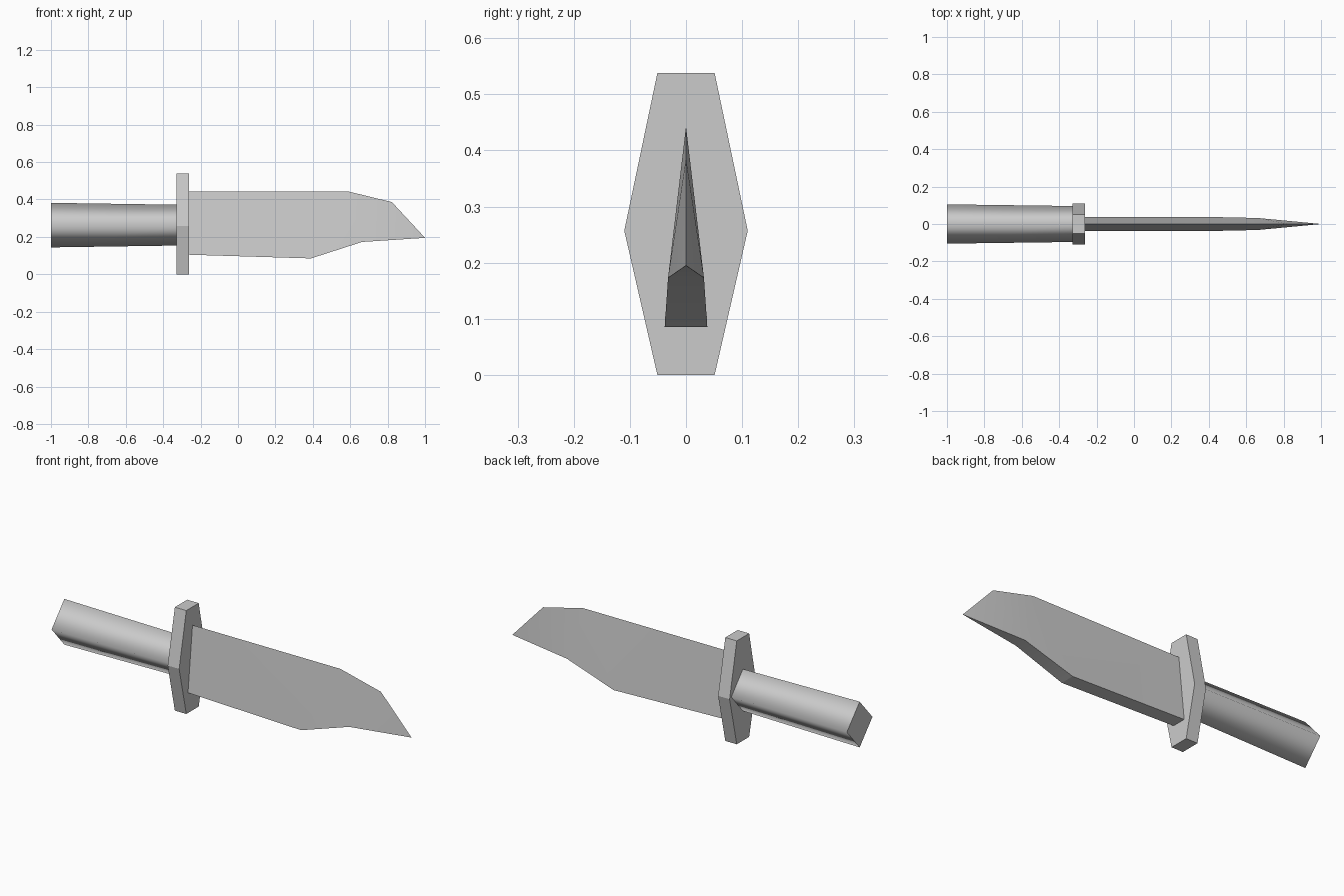
import bpy
import bmesh
import math

cube = bpy.data.objects.get("Cube")
if cube:
    bpy.data.objects.remove(cube, do_unlink=True)

# One plain grey for the whole knife
grey = bpy.data.materials.new("plain_grey")
grey.use_nodes = True
colour = (0.6, 0.6, 0.6, 1)
grey.diffuse_color = colour
grey.node_tree.nodes["Principled BSDF"].inputs["Base Color"].default_value = colour


def make_object(name, bm):
    bmesh.ops.recalc_face_normals(bm, faces=bm.faces)
    mesh = bpy.data.meshes.new(name)
    bm.to_mesh(mesh)
    bm.free()
    mesh.materials.append(grey)
    obj = bpy.data.objects.new(name, mesh)
    bpy.context.collection.objects.link(obj)
    return obj


def prism(name, sections):
    """Join (x, [(y, z), ...]) outlines into a closed solid along x."""
    bm = bmesh.new()
    rings = [[bm.verts.new((x, y, z)) for y, z in outline] for x, outline in sections]
    for ring in (rings[0], rings[-1]):
        bm.faces.new(ring)
    for a, b in zip(rings, rings[1:]):
        for i in range(len(a)):
            j = (i + 1) % len(a)
            bm.faces.new((a[i], a[j], b[j], b[i]))
    return make_object(name, bm)


# Handle: slightly tapered diamond bar, sides shaded round, flat ends
def diamond(half_y, half_z, z=0.263):
    return [(0, z + half_z), (half_y, z), (0, z - half_z), (-half_y, z)]


handle = prism("handle", [(-1, diamond(0.105, 0.119)), (-0.32, diamond(0.096, 0.109))])
for face in handle.data.polygons:
    face.use_smooth = abs(face.normal.x) < 0.5

# Guard: flat six-sided plate
half = [(0.051, 0), (0.11, 0.257), (0.051, 0.538)]
outline = half + [(-y, z) for y, z in reversed(half)]
prism("guard", [(-0.328, outline), (-0.262, outline)])

# Blade: wedge with a thick lower spine and a sharp upper edge
bm = bmesh.new()
edge = [bm.verts.new((x, 0, z)) for x, z in [(-0.27, 0.443), (0.59, 0.443), (0.823, 0.386)]]
tip = bm.verts.new((1, 0, 0.195))
spine = [(-0.27, 0.037, 0.105), (0.39, 0.038, 0.085), (0.663, 0.032, 0.173)]
sides = []
for s in (1, -1):
    low = [bm.verts.new((x, s * y, z)) for x, y, z in spine]
    sides.append(low)
    bm.faces.new((edge[0], low[0], low[1], edge[1]))
    bm.faces.new((edge[1], low[1], low[2]))
    bm.faces.new((edge[1], low[2], edge[2]))
    bm.faces.new((edge[2], low[2], tip))
a, b = sides
for i in range(2):
    bm.faces.new((a[i], a[i + 1], b[i + 1], b[i]))
bm.faces.new((a[2], tip, b[2]))
bm.faces.new((a[0], b[0], edge[0]))
blade = make_object("blade", bm)

bpy.ops.object.select_all(action="DESELECT")
blade.select_set(True)
bpy.context.view_layer.objects.active = blade
bpy.ops.object.shade_smooth_by_angle(angle=math.radians(15))
